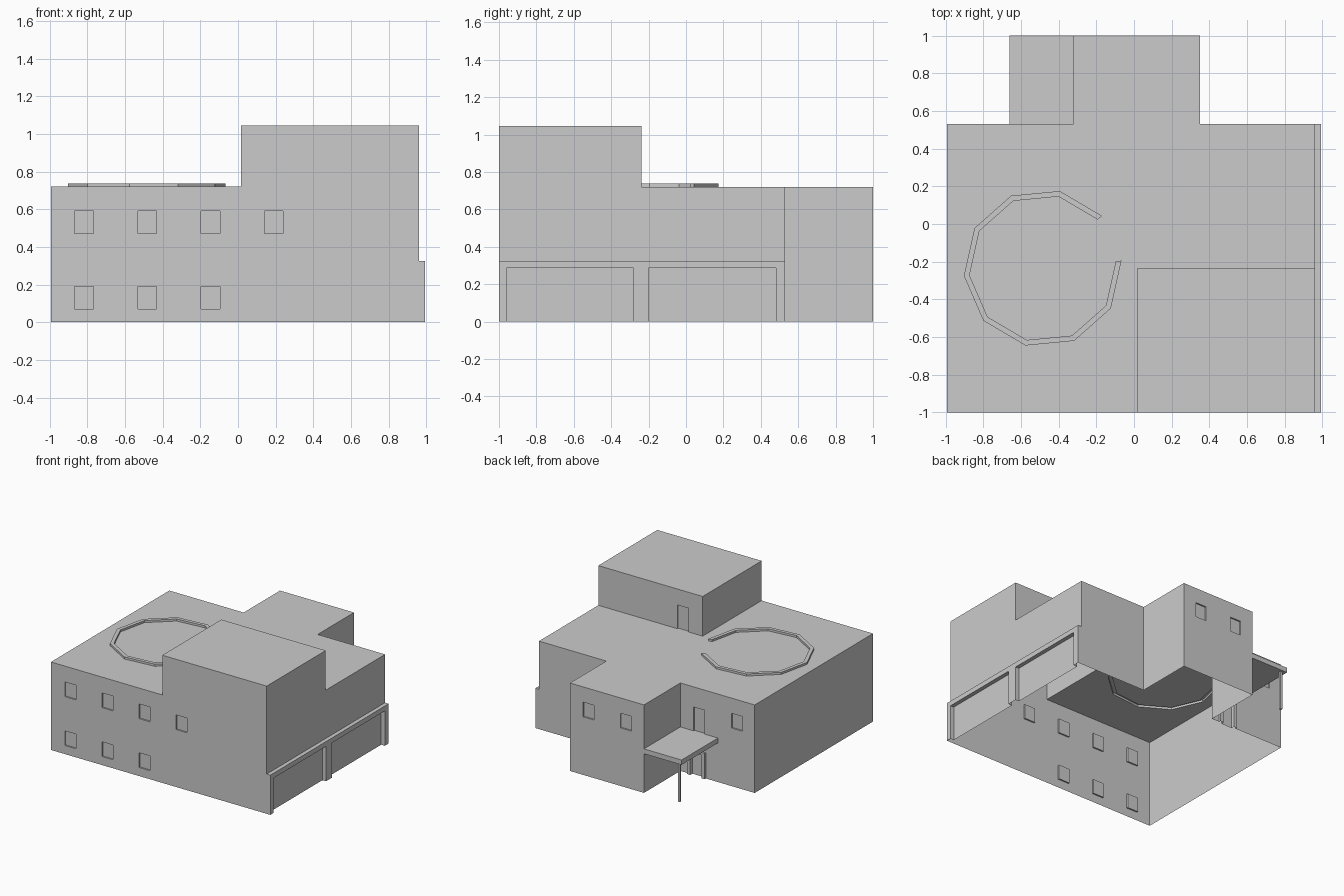
import bpy, bmesh
from math import cos, sin, radians

if "Cube" in bpy.data.objects:
    bpy.data.objects.remove(bpy.data.objects["Cube"])


def prism(name, pts, z0, z1):
    """Extrude a flat outline from z0 to z1."""
    bm = bmesh.new()
    face = bm.faces.new([bm.verts.new((x, y, z0)) for x, y in pts])
    top = bmesh.ops.extrude_face_region(bm, geom=[face], use_keep_orig=True)
    for v in top["geom"]:
        if isinstance(v, bmesh.types.BMVert):
            v.co.z = z1
    bmesh.ops.recalc_face_normals(bm, faces=bm.faces)
    me = bpy.data.meshes.new(name)
    bm.to_mesh(me)
    bm.free()
    ob = bpy.data.objects.new(name, me)
    bpy.context.collection.objects.link(ob)
    return ob


def box(name, x0, x1, y0, y1, z0, z1):
    return prism(name, [(x0, y0), (x1, y0), (x1, y1), (x0, y1)], z0, z1)


def combine(target, tool, operation):
    """Apply a boolean and discard the tool object."""
    mod = target.modifiers.new("combine", 'BOOLEAN')
    mod.operation, mod.object, mod.solver = operation, tool, 'EXACT'
    bpy.context.view_layer.objects.active = target
    bpy.ops.object.modifier_apply(modifier=mod.name)
    bpy.data.objects.remove(tool, do_unlink=True)


L, R, F, WALL, ROOF = -0.993, 0.96, -1.0, 0.53, 0.72
DEEP = 0.012   # window recess

# Main block with rear wing
building = prism("building", [(L, F), (R, F), (R, WALL), (0.35, WALL), (0.35, 1.0),
                              (-0.32, 1.0), (-0.32, WALL), (L, WALL)], 0, ROOF)

# Tower, garage surround and rear door surround
combine(building, box("tower", 0.015, R, F, -0.237, 0, 1.045), 'UNION')
combine(building, box("garage_surround", 0.8, 0.993, F, WALL, 0, 0.325), 'UNION')
combine(building, box("door_surround", -0.55, -0.39, 0.4, WALL + 0.015, 0, 0.21), 'UNION')

# Roof kerb: open ten-sided ring
angles = [radians(41.5 + 36 * k) for k in range(10)]
ring = [(-0.485 + r * cos(a), -0.235 + r * sin(a))
        for r, seq in ((0.42, angles), (0.39, angles[::-1])) for a in seq]
combine(building, prism("roof_kerb", ring, 0.6, 0.737), 'UNION')

# Garage door recesses
for y in (-0.96, -0.20):
    combine(building, box("garage_cut", R, 1.1, y, y + 0.68, -0.1, 0.285), 'DIFFERENCE')

# Front windows in two rows
for z, count in ((0.47, 4), (0.07, 3)):
    for i in range(count):
        x = -0.868 + 0.336 * i
        combine(building, box("window_cut", x, x + 0.1, F - 0.1, F + DEEP, z, z + 0.12),
                'DIFFERENCE')

# Rear windows and doors: right edge, wall y, bottom, top
for x, y, z0, z1 in ((0.232, 1.0, 0.475, 0.595), (-0.105, 1.0, 0.475, 0.595),
                     (-0.783, WALL, 0.475, 0.595), (-0.438, WALL, 0.36, 0.555),
                     (-0.42, WALL, -0.1, 0.19), (0.245, -0.237, ROOF, 0.914)):
    combine(building, box("opening_cut", x - 0.1, x, y - DEEP, y + 0.1, z0, z1), 'DIFFERENCE')

# Open underside
bm = bmesh.new()
bm.from_mesh(building.data)
floor = [f for f in bm.faces if all(abs(v.co.z) < 1e-4 for v in f.verts)]
bmesh.ops.delete(bm, geom=floor, context='FACES')
bm.to_mesh(building.data)
bm.free()

# Balcony slab over the rear door, with its post
box("balcony_slab", -0.66, -0.32, WALL, 1.0, 0.32, 0.36)
box("balcony_post", -0.63, -0.612, 0.962, 0.98, 0, 0.32)
